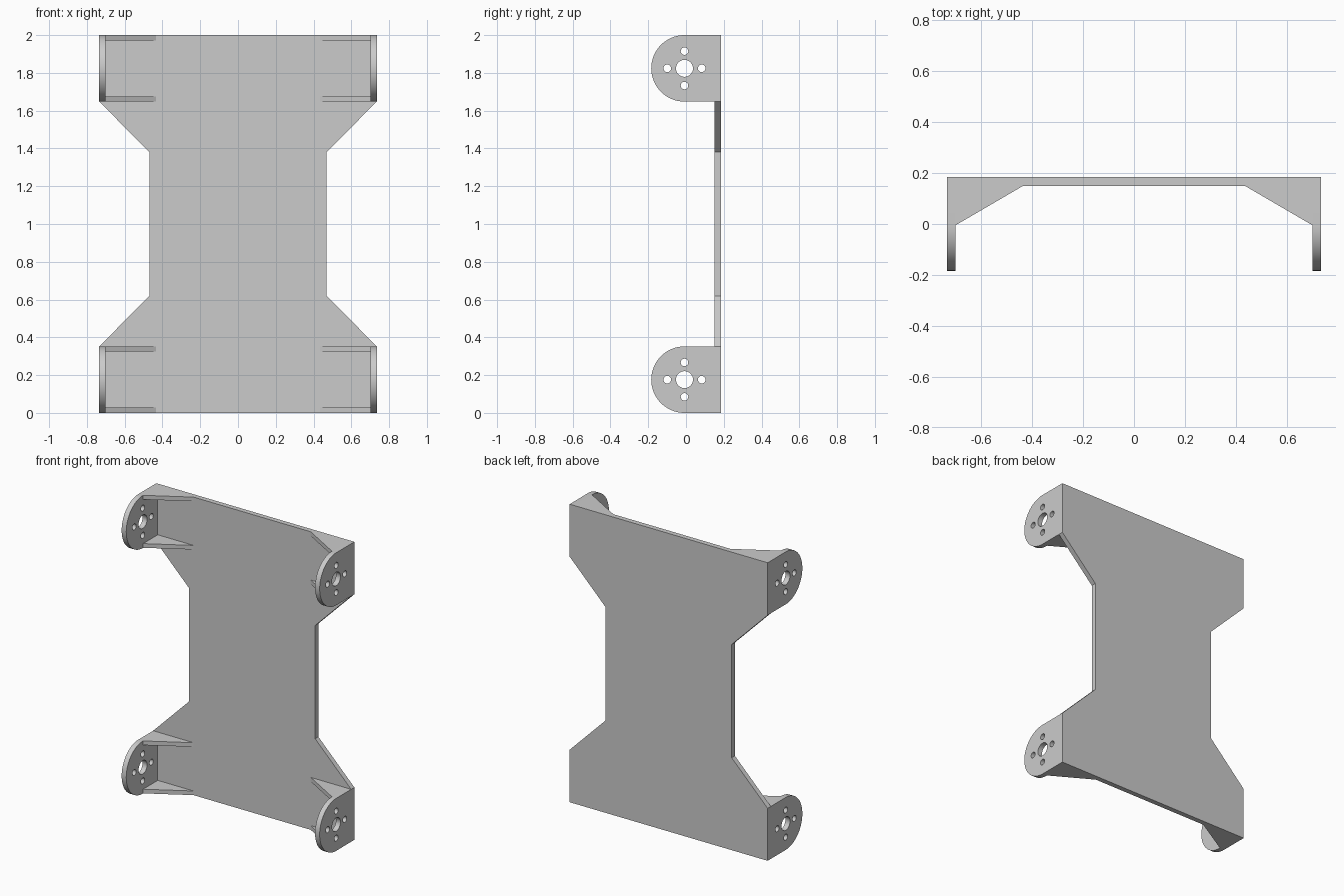
import bpy, bmesh
from math import sin, cos, pi
from mathutils import Vector

cube = bpy.data.objects.get("Cube")
if cube:
    bpy.data.objects.remove(cube, do_unlink=True)

gray = bpy.data.materials.new("plain gray")
gray.use_nodes = True
gray.diffuse_color = (0.6, 0.6, 0.6, 1)
gray.node_tree.nodes["Principled BSDF"].inputs["Base Color"].default_value = gray.diffuse_color

W, D, H = 0.735, 0.184, 2.0        # half width, half depth, height
T = 0.034                          # sheet thickness
R = 0.176                          # ear radius
EAR_Y = R - D                      # ear centre
PLATE_Y = D - T                    # front of the back plate


def arc(cx, cy, r, start, end, n):
    return [(cx + r * cos(start + (end - start) * i / n),
             cy + r * sin(start + (end - start) * i / n)) for i in range(n + 1)]


def circle(cx, cy, r, n=32):
    return arc(cx, cy, r, 0, 2 * pi, n)[:-1]


def prism(name, outlines, thickness, place):
    """Extrude a flat outline with holes; place maps (u, v, w) to x, y, z."""
    curve = bpy.data.curves.new(name, "CURVE")
    curve.dimensions = "2D"
    curve.fill_mode = "BOTH"
    curve.extrude = thickness / 2
    for pts in outlines:
        spline = curve.splines.new("POLY")
        spline.points.add(len(pts) - 1)
        for p, (u, v) in zip(spline.points, pts):
            p.co = (u, v, 0, 1)
        spline.use_cyclic_u = True
    helper = bpy.data.objects.new(name + "_outline", curve)
    bpy.context.collection.objects.link(helper)
    dg = bpy.context.evaluated_depsgraph_get()
    mesh = bpy.data.meshes.new_from_object(helper.evaluated_get(dg))
    bpy.data.objects.remove(helper, do_unlink=True)
    bm = bmesh.new()
    bm.from_mesh(mesh)
    for v in bm.verts:
        v.co = Vector(place(*v.co))
    bmesh.ops.remove_doubles(bm, verts=bm.verts, dist=0.0001)
    bmesh.ops.recalc_face_normals(bm, faces=bm.faces)
    bm.to_mesh(mesh)
    bm.free()
    mesh.name = name
    mesh.materials.clear()
    mesh.materials.append(gray)
    obj = bpy.data.objects.new(name, mesh)
    bpy.context.collection.objects.link(obj)
    bpy.ops.object.select_all(action="DESELECT")
    obj.select_set(True)
    bpy.context.view_layer.objects.active = obj
    bpy.ops.object.shade_smooth_by_angle(angle=pi / 6)
    return obj


# Back plate with a narrow waist
side = [(W, 0), (W, 2 * R), (0.468, 0.62), (0.468, H - 0.62), (W, H - 2 * R), (W, H)]
outline = side + [(-x, z) for x, z in reversed(side)]
prism("back_plate", [outline], T, lambda u, v, w: (u, PLATE_Y + T / 2 + w, v))

# Ear: rounded front, one shaft hole and four screw holes
ear = [arc(EAR_Y, R, R, pi / 2, 3 * pi / 2, 40) + [(PLATE_Y, 0), (PLATE_Y, 2 * R)],
       circle(EAR_Y, R, 0.045)]
for k in range(4):
    a = k * pi / 2
    ear.append(circle(EAR_Y + 0.091 * cos(a), R + 0.091 * sin(a), 0.02, 20))

# Triangular rib between ear and plate
rib = [(W - T, -0.005), (W - T, PLATE_Y), (0.435, PLATE_Y)]
RIB_T = 0.028

for sx, lr in ((1, "left"), (-1, "right")):
    for top, tb in ((False, "lower"), (True, "upper")):
        def level(z, top=top):
            return H - z if top else z
        prism(f"{tb}_{lr}_ear", ear, T,
              lambda u, v, w: (sx * (W - T / 2 + w), u, level(v)))
        for where, z in (("outer", RIB_T / 2), ("inner", 2 * R - RIB_T / 2)):
            prism(f"{tb}_{lr}_{where}_rib", [rib], RIB_T,
                  lambda u, v, w: (sx * u, v, level(z + w)))
